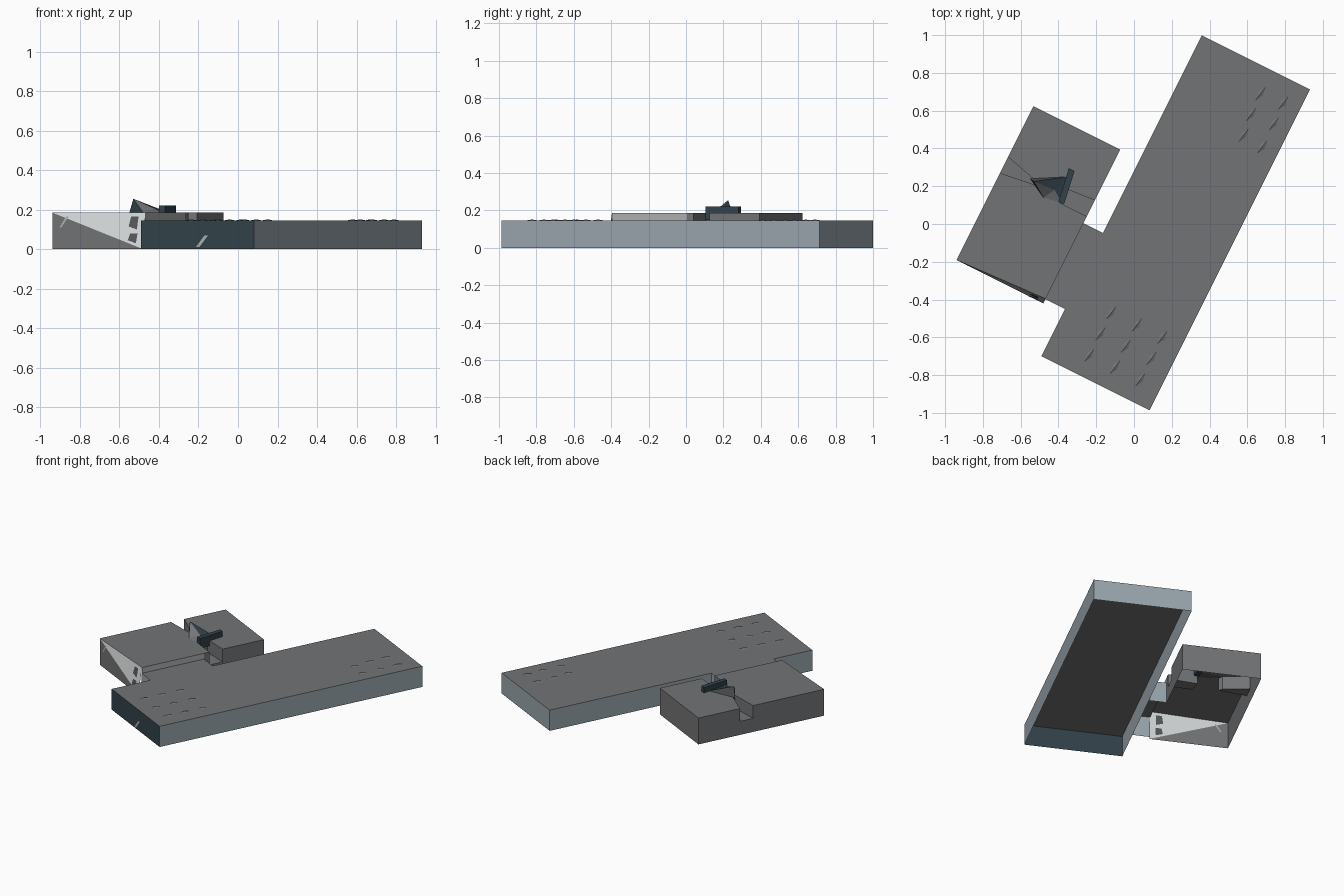
import bpy
from mathutils import Vector

if "Cube" in bpy.data.objects:
    bpy.data.objects.remove(bpy.data.objects["Cube"])

U = Vector((0.447, 0.894, 0))      # along the building
V = Vector((0.894, -0.447, 0))     # across the building
O = Vector((-0.49, -0.70, 0))      # near left corner of the hall


def mat(name, r, g, b):
    m = bpy.data.materials.new(name)
    m.diffuse_color = (r, g, b, 1)
    m.use_nodes = True
    m.node_tree.nodes["Principled BSDF"].inputs["Base Color"].default_value = m.diffuse_color
    return m


ROOF = mat("roof_grey", 0.17, 0.175, 0.18)
WALL = mat("blue_grey_wall", 0.32, 0.38, 0.42)
DARK = mat("dark_slate", 0.032, 0.054, 0.068)
WHITE = mat("off_white", 0.68, 0.71, 0.71)
TRIM = mat("pale_grey", 0.42, 0.44, 0.43)
GLASS = mat("window_grey", 0.09, 0.095, 0.10)


def P(a, b, z):
    return O + U * a + V * b + Vector((0, 0, z))


def build(name, faces):
    """faces: list of (points, outward direction, material)"""
    verts, polys, mats = [], [], []
    for pts, out, m in faces:
        n = sum((pts[i].cross(pts[(i + 1) % len(pts)]) for i in range(len(pts))), Vector())
        if n.dot(out) < 0:
            pts = pts[::-1]
        polys.append(range(len(verts), len(verts) + len(pts)))
        verts += pts
        mats.append(m)
    me = bpy.data.meshes.new(name)
    me.from_pydata(verts, [], [list(p) for p in polys])
    slots = list(dict.fromkeys(mats))
    for m in slots:
        me.materials.append(m)
    for p, m in zip(me.polygons, mats):
        p.material_index = slots.index(m)
    ob = bpy.data.objects.new(name, me)
    bpy.context.collection.objects.link(ob)
    return ob


UP = Vector((0, 0, 1))


def wall(a0, b0, a1, b1, z0, z1, out, m):
    return ([P(a0, b0, z0), P(a1, b1, z0), P(a1, b1, z1), P(a0, b0, z1)], out, m)


def flat(pts, z, m):
    return ([P(a, b, z) for a, b in pts], UP, m)


# Long hall, open underneath
L, W, H = 1.90, 0.64, 0.145
build("long_hall", [
    flat([(0, 0), (L, 0), (L, W), (0, W)], H, ROOF),
    wall(0, 0, 0, W, 0, H, -U, DARK),
    wall(L, 0, L, W, 0, H, U, WALL),
    wall(0, 0, L, 0, 0, H, -V, WALL),
    wall(0, W, L, W, 0, H, V, WALL)])

# Low ridged vents on the hall roof
vents = [(0.67, 0.69), (0.62, 0.58), (0.58, 0.47), (0.79, 0.64), (0.74, 0.53), (0.68, 0.41)]
vents += [(-0.12 + 0.135 * i - 0.058 * j, -0.47 - 0.065 * i - 0.112 * j)
          for i in range(3) for j in range(3)]
D = Vector((0.6, 0.8, 0))
S = Vector((0.8, -0.6, 0))
faces = []
for x, y in vents:
    c = Vector((x, y, H + 0.0005))
    ends = [c - D * 0.045, c + S * 0.016, c + D * 0.045, c - S * 0.016]
    top = c + UP * 0.006
    faces += [([ends[i], ends[(i + 1) % 4], top], UP, ROOF) for i in range(4)]
build("roof_vents", faces)

# Passage joining the two blocks
build("passage", [
    flat([(0.28, -0.116), (0.73, -0.116), (0.73, 0), (0.28, 0)], H, ROOF),
    wall(0.28, -0.116, 0.28, 0, 0, H, -U, WALL),
    wall(0.73, -0.116, 0.73, 0, 0, H, U, WALL)])

# Small block with a notch in each side
A0, A1, B0, B1, T = 0.255, 1.165, -0.63, -0.116, 0.185
N0, N1, F = 0.77, 0.865, 0.095
left_in = [(0.796, -0.44), (0.822, -0.46)]
right_in = [(0.77, -0.273), (0.85, -0.29)]
faces = [
    flat([(A0, B0), (N0, B0), left_in[0], right_in[0], (N0, B1), (0.282, B1)], T, ROOF),
    flat([(A1, B0), (N1, B0), left_in[1], right_in[1], (N1, B1), (A1, B1)], T, ROOF),
    flat([left_in[0], right_in[0], right_in[1], left_in[1]], T, GLASS),
    wall(A1, B0, A1, B1, 0, T, U, ROOF),
    wall(0.282, B1, 0.73, B1, H, T, V, TRIM),
    wall(0.73, B1, N0, B1, 0, T, V, ROOF),
    # sloped front wall in two triangles
    ([P(A0, B0, 0), P(A0, B1, 0), P(A0, B0, T)], -U, ROOF),
    ([P(A0, B0, T), P(A0, B1, 0), P(0.282, B1, T)], -U, WHITE),
    wall(A0, B0, N0, B0, 0, T, -V, ROOF)]
for b, inner, out in ((B0, left_in, -V), (B1, right_in, V)):
    (a2, b2), (a3, b3) = inner
    faces += [
        wall(N1, b, A1, b, 0, T, out, ROOF),
        wall(N0, b, N1, b, 0, F, out, ROOF),
        flat([(N0, b), inner[0], inner[1], (N1, b)], F, ROOF),
        wall(N0, b, a2, b2, F, T, U, ROOF),
        wall(N1, b, a3, b3, F, T, -U, ROOF),
        wall(a2, b2, a3, b3, F, T, out, ROOF)]
build("small_block", faces)


# Plates on the front wall, following its slope
def front_point(f, z, off):
    return P(A0 + 0.027 * max(0, f + z / T - 1) + off, B0 + f * (B1 - B0), z)


def plate(corners, m):
    return [([front_point(f, z, s * 0.003) for f, z in corners], U * s, m) for s in (-1, 1)]


faces = []
for z0, z1 in ((0.035, 0.08), (0.105, 0.165)):
    faces += plate([(0.83, z0 + 0.01), (0.92, z0 - 0.005), (0.93, z1), (0.85, z1)], GLASS)
faces += plate([(0.08, 0.11), (0.10, 0.11), (0.18, 0.165), (0.15, 0.165)], TRIM)
build("front_windows", faces)

# Light streak on the dark end wall of the hall
build("end_wall_streak", [
    ([P(-0.003, 0.31, 0.01), P(-0.003, 0.33, 0.01),
      P(-0.003, 0.38, 0.07), P(-0.003, 0.36, 0.07)], -U, TRIM)])

# Peaked sculpture over the middle of the small block
base = [Vector(p) for p in ((-0.55, 0.24, T), (-0.48, 0.14, T), (-0.38, 0.11, T), (-0.35, 0.25, T))]
apex = Vector((-0.53, 0.225, 0.255))
mid = Vector((-0.42, 0.18, 0.205))
centre = Vector((-0.45, 0.19, T))
faces = []
for i, m in enumerate((DARK, ROOF, DARK, GLASS)):
    p, q = base[i], base[(i + 1) % 4]
    top = mid if i in (1, 2) else apex
    faces.append(([p, q, top], (p + q) / 2 - centre + UP * 0.1, m))
faces += [([base[1], mid, apex], UP, ROOF), ([base[3], mid, apex], UP, DARK)]
build("roof_peak", faces)

# Dark upright blade beside the peak
foot = [(-0.40, 0.115), (-0.37, 0.105), (-0.315, 0.28), (-0.345, 0.295)]
lo = [Vector((x, y, 0.15)) for x, y in foot]
hi = [Vector((x, y, 0.222)) for x, y in foot]
mid = sum(lo, Vector()) / 4
faces = [(hi, UP, DARK), (lo, -UP, DARK)]
for i in range(4):
    j = (i + 1) % 4
    faces.append(([lo[i], lo[j], hi[j], hi[i]], (lo[i] + lo[j]) / 2 - mid, DARK))
build("roof_blade", faces)
